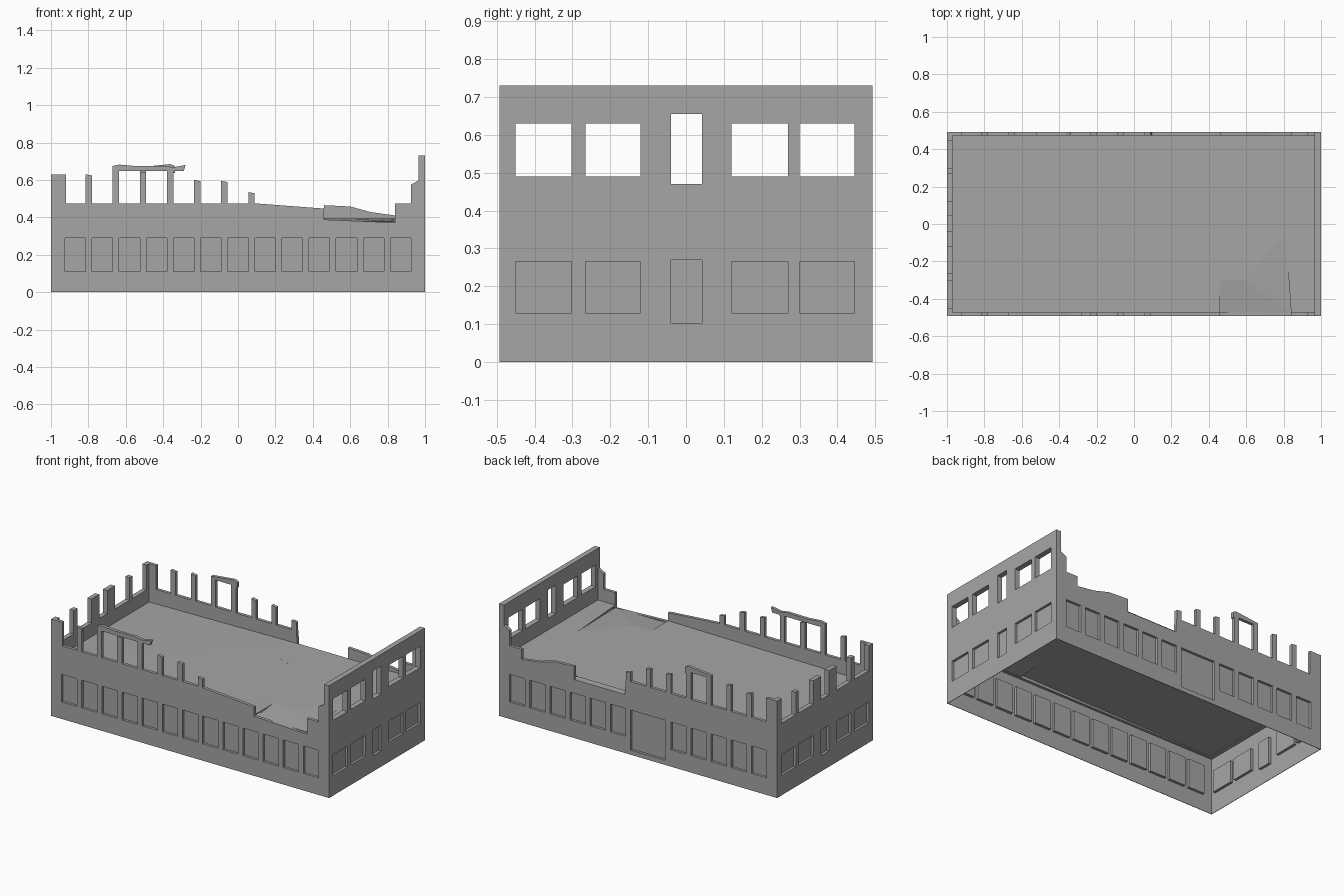
import bpy, bmesh
from math import pi

cube = bpy.data.objects.get("Cube")
if cube:
    bpy.data.objects.remove(cube, do_unlink=True)

stone = bpy.data.materials.new("grey_stone")
stone.use_nodes = True
grey = (0.38, 0.38, 0.38, 1)
stone.diffuse_color = grey
stone.node_tree.nodes["Principled BSDF"].inputs["Base Color"].default_value = grey

HALF_Y = 0.492     # outer half depth
SEAM = 0.365       # joint between the storeys
SIDE = 0.03        # upper side wall thickness
SKIN = 0.003       # ground storey wall thickness
END = 1 - SIDE     # where upper long walls meet side walls


def finish(ob):
    """Consistent outward normals, flat shading, one colour."""
    bm = bmesh.new()
    bm.from_mesh(ob.data)
    bmesh.ops.remove_doubles(bm, verts=bm.verts, dist=1e-5)
    bmesh.ops.recalc_face_normals(bm, faces=bm.faces)
    for f in bm.faces:
        f.smooth = False
        f.material_index = 0
    bm.to_mesh(ob.data)
    bm.free()
    ob.data.materials.clear()
    ob.data.materials.append(stone)


def rect(u0, u1, z0, z1):
    return [(u0, z0), (u1, z0), (u1, z1), (u0, z1)]


def plate(name, side, loops, thick=0.02, inset=0.0):
    """Upright plate; nested loops become openings. Side is front, back, left or right."""
    curve = bpy.data.curves.new(name, 'CURVE')
    curve.dimensions = '2D'
    curve.fill_mode = 'BOTH'
    curve.extrude = thick / 2
    for pts in loops:
        s = curve.splines.new('POLY')
        s.points.add(len(pts) - 1)
        for p, (u, z) in zip(s.points, pts):
            p.co = (u, z, 0, 1)
        s.use_cyclic_u = True
    ob = bpy.data.objects.new(name, curve)
    bpy.context.collection.objects.link(ob)
    depth = inset + thick / 2
    if side in ("front", "back"):
        ob.rotation_euler = (pi / 2, 0, 0)
        ob.location.y = (HALF_Y - depth) * (-1 if side == "front" else 1)
    else:
        ob.rotation_euler = (pi / 2, 0, pi / 2)
        ob.location.x = (1 - depth) * (-1 if side == "right" else 1)
    bpy.ops.object.select_all(action='DESELECT')
    bpy.context.view_layer.objects.active = ob
    ob.select_set(True)
    bpy.ops.object.convert(target='MESH')
    finish(bpy.context.view_layer.objects.active)


def lower_wall(side, half, openings):
    """Thin wall with blind windows set in frames that stand out on the inside."""
    g = 0.004
    rims = [rect(o[0][0] - g, o[2][0] + g, o[0][1] - g, o[2][1] + g) for o in openings]
    plate(side + "_lower_wall", side, [rect(-half, half, 0, SEAM)] + openings, SKIN)
    plate(side + "_window_frames", side, rims + openings, 0.017, SKIN)
    plate(side + "_window_panels", side, rims, 0.004, 0.016)


def slab(name, pts, thick=0.01):
    """Thin floor sheet whose corners may have different heights."""
    bm = bmesh.new()
    top = [bm.verts.new(p) for p in pts]
    low = [bm.verts.new((x, y, z - thick)) for x, y, z in pts]
    bm.faces.new(top)
    bm.faces.new(low[::-1])
    for i in range(len(pts)):
        j = (i + 1) % len(pts)
        bm.faces.new((top[i], low[i], low[j], top[j]))
    bmesh.ops.triangulate(bm, faces=bm.faces[:])
    mesh = bpy.data.meshes.new(name)
    bm.to_mesh(mesh)
    bm.free()
    ob = bpy.data.objects.new(name, mesh)
    bpy.context.collection.objects.link(ob)
    finish(ob)


def pillars(spans, sill):
    """Broken wall top, left to right: posts standing on the sill."""
    pts = []
    for u0, u1, h0, h1 in spans:
        pts += [(u0, sill), (u0, h0), (u1, h1), (u1, sill)]
    return pts


# Ground storey: long walls with a row of blind windows, a wide door at the back
STEP = 0.145
windows = [rect(c - 0.055, c + 0.055, 0.11, 0.29) for c in (STEP * (i - 6) for i in range(13))]
door = rect(-0.195, 0.055, 0.03, 0.29)
lower_wall("front", 1, windows)
lower_wall("back", 1, windows[:5] + [door] + windows[7:])

# Ground storey: short walls
BAYS = [(-0.45, -0.303), (-0.265, -0.12), (0.12, 0.27), (0.30, 0.445)]
side_windows = [rect(a, b, 0.13, 0.265) for a, b in BAYS] + [rect(-0.04, 0.042, 0.103, 0.27)]
for side in ("left", "right"):
    lower_wall(side, HALF_Y, side_windows)

# Upper storey: intact left wall with open windows
open_windows = [rect(a, b, 0.49, 0.63) for a, b in BAYS] + [rect(-0.04, 0.042, 0.47, 0.655)]
plate("left_upper_wall", "left", [rect(-HALF_Y, HALF_Y, SEAM, 0.73)] + open_windows, 0.035)

# Upper storey: ruined right wall
posts = [(-HALF_Y, -0.45, 0.63, 0.63), (-0.303, -0.265, 0.62, 0.62),
         (-0.12, -0.04, 0.625, 0.625), (0.042, 0.12, 0.62, 0.62),
         (0.27, 0.30, 0.615, 0.615), (0.445, HALF_Y, 0.63, 0.63)]
plate("right_upper_wall", "right",
      [[(HALF_Y, SEAM), (-HALF_Y, SEAM)] + pillars(posts, 0.468)], SIDE)

# Upper storey: ruined long walls
heights = [0.63, 0.645, 0.645, 0.645, 0.60, 0.595, 0.535]
posts = [(-END, -0.92, 0.63, 0.63)]
for i, h in enumerate(heights):
    u = -0.815 + STEP * i
    posts.append((u, u + 0.034, h, h - 0.006))
corner = [(0.84, 0.475), (0.925, 0.475), (0.925, 0.575), (END, 0.60), (END, SEAM), (-END, SEAM)]
front_break = [(0.46, 0.447), (0.46, 0.388), (0.84, 0.372)]
back_break = [(0.097, 0.38), (0.46, 0.38), (0.46, 0.465), (0.60, 0.458), (0.71, 0.428), (0.84, 0.41)]
plate("front_upper_wall", "front", [pillars(posts, 0.475) + front_break + corner])
plate("back_upper_wall", "back", [pillars(posts, 0.475) + back_break + corner])

# Surviving lintels
plate("front_lintel", "front",
      [[(-0.67, 0.638), (-0.67, 0.675), (-0.635, 0.682), (-0.54, 0.674), (-0.40, 0.676),
        (-0.345, 0.668), (-0.28, 0.68), (-0.29, 0.648), (-0.34, 0.648), (-0.346, 0.638),
        (-0.38, 0.638), (-0.38, 0.648), (-0.636, 0.648), (-0.636, 0.638)]])
plate("back_lintel", "back",
      [[(-0.525, 0.635), (-0.525, 0.668), (-0.36, 0.685), (-0.338, 0.675), (-0.338, 0.638),
        (-0.38, 0.638), (-0.38, 0.65), (-0.491, 0.65), (-0.491, 0.635)]])

# Upper floor with two collapsed edges
Y = HALF_Y - 0.017
Z, LOW = 0.395, 0.378
hole_back = [(0.46, Y), (0.46, 0.12), (0.14, 0.24), (0.09, Y)]
hole_front = [(0.46, -Y), (0.46, -0.30), (0.59, -0.30), (0.83, 0.17), (0.81, -0.05), (0.84, -Y)]
outline = [(-END, -Y)] + hole_front + [(END, -Y), (END, Y)] + hole_back + [(-END, Y)]
slab("upper_floor", [(x, y, 0.38 if x == -END else Z) for x, y in outline])
for name, hole in (("sunken_back_floor", hole_back), ("sunken_front_floor", hole_front)):
    slab(name, [(x, y, LOW if abs(y) == Y else Z) for x, y in hole])
